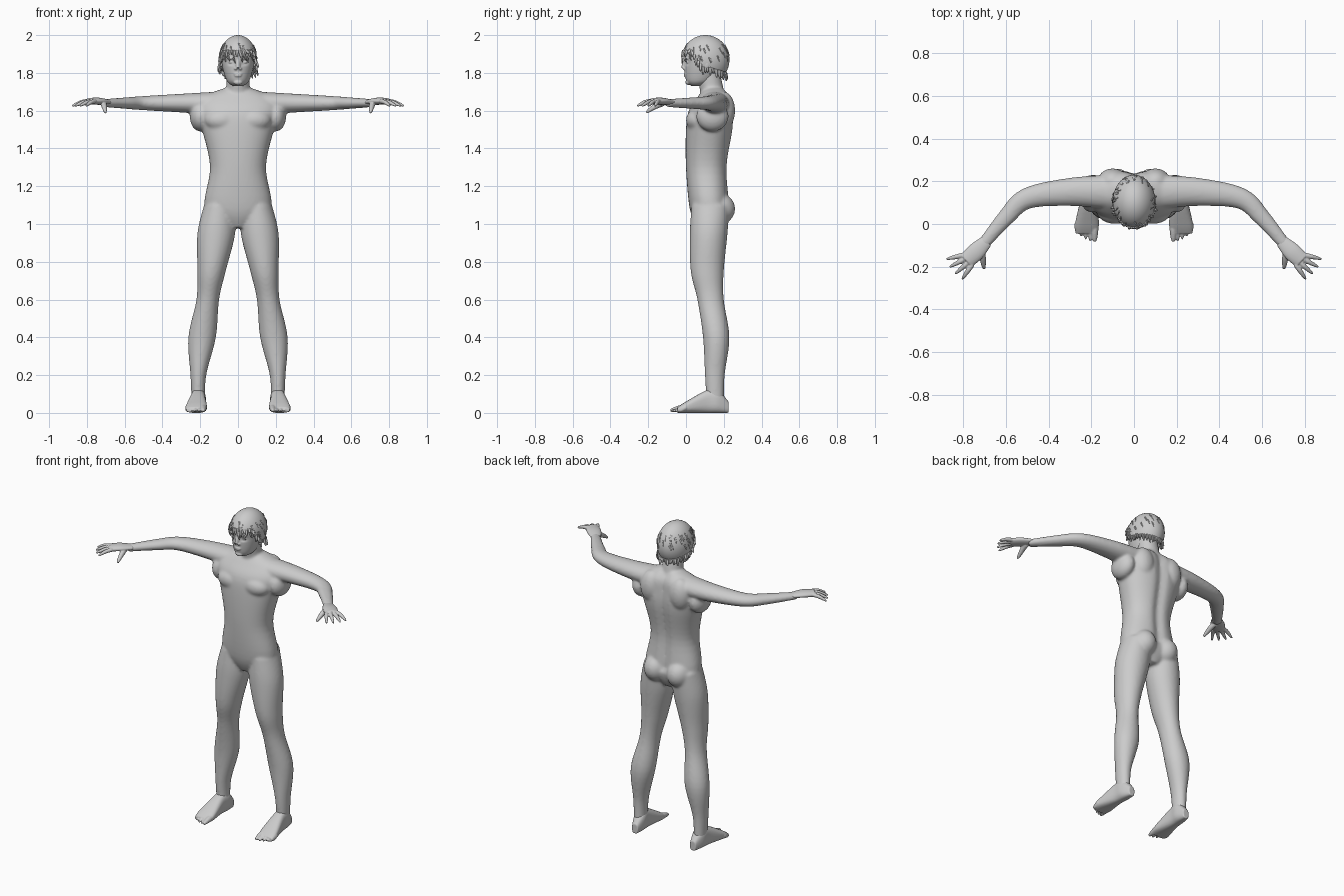
import bpy, bmesh, math, random
from mathutils import Vector, Matrix

random.seed(4)
if "Cube" in bpy.data.objects:
    bpy.data.objects.remove(bpy.data.objects["Cube"])

shade = (0.6, 0.6, 0.6, 1)
grey = bpy.data.materials.new("plain grey")
grey.use_nodes = True
grey.diffuse_color = shade
grey.node_tree.nodes["Principled BSDF"].inputs["Base Color"].default_value = shade


# Helpers
def spline(rows, steps=6):
    """Smoothly interpolate tuples of numbers."""
    points = [Vector(row) for row in rows]
    last = len(points) - 1
    result = []
    for i in range(last):
        before, start = points[max(i - 1, 0)], points[i]
        end, after = points[i + 1], points[min(i + 2, last)]
        leave, arrive = (end - before) / 2, (after - start) / 2
        for step in range(steps):
            t = step / steps
            ease = t * t * (3 - 2 * t)
            result.append(start.lerp(end, ease) + leave * (t * (1 - t) ** 2) - arrive * (t * t * (1 - t)))
    return result + [points[last]]


def loft(bm, rings, sides=32, power=1.0):
    """Skin through rings given as (centre, half axis, half axis)."""
    def rounded(value):
        return math.copysign(abs(value) ** power, value)

    angles = [math.tau * i / sides for i in range(sides)]
    loops = [[bm.verts.new(centre + across * rounded(math.cos(a)) + along * rounded(math.sin(a)))
              for a in angles] for centre, across, along in rings]
    for lower, upper in zip(loops, loops[1:]):
        for i in range(sides):
            j = (i + 1) % sides
            bm.faces.new((lower[i], lower[j], upper[j], upper[i]))
    bm.faces.new(loops[0])
    bm.faces.new(loops[-1])
    return [vert for loop in loops for vert in loop]


def stack(bm, rows, **options):
    """Loft upward through rows of (height, centre x, half width, front y, back y)."""
    rings = [(Vector((x, (front + back) / 2, z)), Vector((width, 0, 0)), Vector((0, (back - front) / 2, 0)))
             for z, x, width, front, back in spline(rows)]
    return loft(bm, rings, **options)


def tube(bm, rows, flatness=1.0, **options):
    """Loft along a path of (x, y, z, radius)."""
    points = spline(rows)
    last = len(points) - 1
    rings = []
    for i, point in enumerate(points):
        ahead = (points[min(i + 1, last)].xyz - points[max(i - 1, 0)].xyz).normalized()
        side = ahead.orthogonal() if abs(ahead.z) > 0.8 else ahead.cross(Vector((0, 0, 1)))
        side.normalize()
        rings.append((point.xyz, side * point.w, side.cross(ahead) * point.w * flatness))
    loft(bm, rings, **options)


def digit(bm, start, end, radius, arch=0.0, flatness=1.0):
    """Tapering, slightly arched finger shape."""
    rows = []
    for t in (0, 0.4, 0.8, 1):
        x, y, z = start.lerp(end, t)
        rows.append((x, y, z + arch * math.sin(math.pi * t), radius * (1 - 0.6 * t ** 3)))
    tube(bm, rows, flatness, sides=12)


def ball(bm, centre, radii):
    place = Matrix.Translation(centre) @ Matrix.Diagonal((*radii, 1))
    return bmesh.ops.create_uvsphere(bm, u_segments=48, v_segments=32, radius=1, matrix=place)


def mirror(bm):
    copied = bmesh.ops.duplicate(bm, geom=bm.verts[:] + bm.edges[:] + bm.faces[:])["geom"]
    for item in copied:
        if isinstance(item, bmesh.types.BMVert):
            item.co.x *= -1


def finish(bm, name, voxel=0.0, smoothing=0):
    """Turn the shapes into an object, fused into one skin if a voxel size is given."""
    bmesh.ops.recalc_face_normals(bm, faces=bm.faces[:])
    for face in bm.faces:
        face.smooth = True
    mesh = bpy.data.meshes.new(name)
    bm.to_mesh(mesh)
    bm.free()
    mesh.materials.append(grey)
    part = bpy.data.objects.new(name, mesh)
    bpy.context.collection.objects.link(part)
    if voxel:
        fuse = part.modifiers.new("fuse", 'REMESH')
        fuse.mode, fuse.voxel_size, fuse.use_smooth_shade = 'VOXEL', voxel, True
        soften = part.modifiers.new("soften", 'SMOOTH')
        soften.factor, soften.iterations = 0.5, smoothing
    return part


# Body: legs, arms and muscles on both sides, then the trunk and neck
bm = bmesh.new()
stack(bm, [(1.1, .1, .08, .03, .23), (.95, .115, .1, .02, .22), (.75, .14, .075, .025, .2),
           (.6, .16, .06, .06, .2), (.4, .19, .073, .09, .23), (.2, .21, .042, .1, .205),
           (.05, .21, .035, .11, .2)])
arm_path = [(.12, .15, .08), (.3, .15, .066), (.5, .12, .05), (.6, .03, .04), (.71, -.1, .028)]
tube(bm, [(x, y, 1.64, radius) for x, y, radius in arm_path], flatness=.75)
ball(bm, (.08, .17, 1.08), (.075, .09, .085))   # buttock
ball(bm, (.085, .06, 1.55), (.09, .06, .06))    # chest
ball(bm, (.1, .2, 1.6), (.07, .06, .1))         # shoulder blade
ball(bm, (.2, .14, 1.57), (.055, .085, .08))    # armpit
mirror(bm)
trunk = stack(bm, [(.98, 0, .05, .06, .19), (1.08, 0, .175, .02, .23), (1.3, 0, .148, 0, .22),
                   (1.5, 0, .19, 0, .25), (1.6, 0, .22, .015, .25), (1.67, 0, .19, .06, .24),
                   (1.72, 0, .07, .1, .2)], sides=64, power=.9)
for vert in trunk:
    if vert.co.y > .12 and vert.co.z > 1.1:     # spine groove
        vert.co.y -= .018 * math.exp(-(vert.co.x / .03) ** 2)
tube(bm, [(0, .15, 1.64, .064), (0, .115, 1.82, .06)])
finish(bm, "body", voxel=.008, smoothing=8)

# Hands: palm, four fanned fingers and a thumb
bm = bmesh.new()
tube(bm, [(.69, -.08, 1.645, .03), (.74, -.13, 1.65, .042), (.785, -.172, 1.65, .038)], flatness=.45)
for i in range(4):
    angle = math.radians(14 * i - 55)
    reach = .092 - .006 * abs(i - 1.5)
    knuckle = Vector((.757, -.19, 1.65)) + Vector((.013, .015, 0)) * i
    tip = knuckle + Vector((reach * math.cos(angle), reach * math.sin(angle), -.026))
    digit(bm, knuckle, tip, radius=.012, arch=.006)
digit(bm, Vector((.713, -.12, 1.64)), Vector((.702, -.21, 1.59)), radius=.016, arch=.006)
mirror(bm)
finish(bm, "hands", voxel=.0035, smoothing=4)

# Feet: heel to ball, then five toes
bm = bmesh.new()
sole = [(.225, .02, .06), (.17, .038, .12), (.11, .04, .12), (0, .056, .06), (-.045, .05, .03)]
loft(bm, [(Vector((.22 - .07 * y, y, height / 2)), Vector((width, 0, 0)), Vector((0, 0, height / 2)))
          for y, width, height in spline(sole)], power=.75)
for i in range(5):
    x = .184 + .021 * i
    radius = .012 if i else .018
    digit(bm, Vector((x, 0, .03)), Vector((x, .003 * i * i - .083, radius * .7)), radius)
mirror(bm)
finish(bm, "feet", voxel=.004, smoothing=4)

# Head with eye sockets, nose, brow, lips, chin and ears
bm = bmesh.new()
skull = stack(bm, [(1.73, 0, .025, .03, .08), (1.76, 0, .06, 0, .15), (1.85, 0, .086, -.01, .2),
                   (1.92, 0, .084, -.01, .2), (1.98, 0, .04, .05, .16)], sides=64)
eye_x, eye_z = .036, 1.857
for vert in skull:
    if vert.co.y < .06:
        offset = Vector(((abs(vert.co.x) - eye_x) / .017, (vert.co.z - eye_z) / .011))
        vert.co.y += .014 * math.exp(-offset.length_squared)
digit(bm, Vector((0, -.014, 1.825)), Vector((0, -.002, 1.88)), radius=.012)
for side in (-1, 1):
    ball(bm, (side * .012, -.008, 1.822), (.009, .01, .007))
    ball(bm, (side * eye_x, .012, eye_z), (.014, .012, .008))
    ball(bm, (side * eye_x, 0, eye_z + .02), (.024, .008, .005))
    ball(bm, (side * .087, .11, 1.845), (.012, .02, .03))
for height, width in ((1.793, .023), (1.784, .019)):
    ball(bm, (0, -.003, height), (width, .009, .005))
ball(bm, (0, .012, 1.75), (.024, .016, .014))
finish(bm, "head", voxel=.004, smoothing=2)

# Hair cap: an egg trimmed along a hairline
hair_centre, hair_size = Vector((0, .103, 1.87)), Vector((.1, .127, .13))


def hairline(y):
    temple = max(0, min(1, (y - .025) / .065))
    return 1.905 - .09 * temple - .25 * max(0, y - .12)


def on_hair(angle, height):
    """Point on the egg at a compass angle and height."""
    reach = math.sqrt(1 - ((height - hair_centre.z) / hair_size.z) ** 2)
    return Vector((hair_size.x * reach * math.cos(angle),
                   hair_centre.y + hair_size.y * reach * math.sin(angle), height))


bm = bmesh.new()
ball(bm, hair_centre, hair_size)
centres = {face: face.calc_center_median() for face in bm.faces}
below = [face for face, middle in centres.items() if middle.z < hairline(middle.y)]
bmesh.ops.delete(bm, geom=below, context='FACES')
hair = finish(bm, "hair_cap")
hair.modifiers.new("thickness", 'SOLIDIFY').thickness = .012

# Loose locks along the hairline and short tufts over the crown
bm = bmesh.new()
for i in range(64):
    angle = math.tau * i / 64
    edge = hairline(hair_centre.y + hair_size.y * math.sin(angle))
    root = on_hair(angle, edge + .015)
    outward = (root - hair_centre) * random.uniform(-.05, .1)
    drop = Vector((random.uniform(-.008, .008), 0, -random.uniform(.02, .045)))
    digit(bm, root, root + outward + drop, radius=.008, flatness=.7)
for i in range(60):
    angle, height = random.uniform(0, math.tau), random.uniform(1.88, 1.96)
    digit(bm, on_hair(angle, height), on_hair(angle + .1, height - .03), radius=.005, flatness=.6)
finish(bm, "hair_locks")
